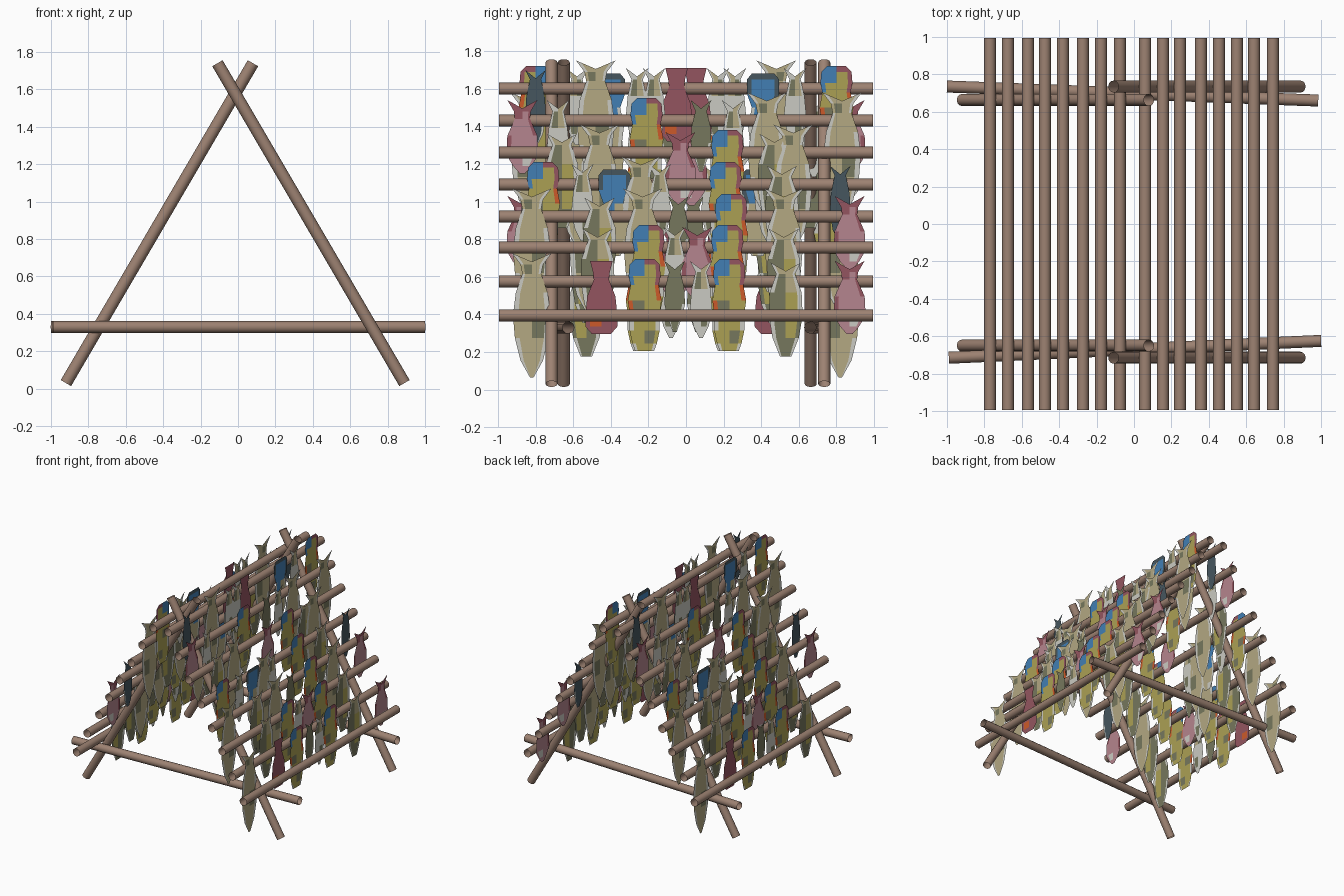
import bpy, bmesh, math
from mathutils import Vector

if "Cube" in bpy.data.objects:
    bpy.data.objects.remove(bpy.data.objects["Cube"])


def lin(c):
    return c / 12.92 if c <= 0.04045 else ((c + 0.055) / 1.055) ** 2.4


def material(name, hexcode):
    m = bpy.data.materials.new(name)
    m.diffuse_color = [lin(int(hexcode[i:i + 2], 16) / 255) for i in (0, 2, 4)] + [1]
    m.use_nodes = True
    m.node_tree.nodes["Principled BSDF"].inputs["Base Color"].default_value = m.diffuse_color
    return m


wood = material("brown_wood", "9d8272")
letters = "PTYOSRKBN"
skins = [material(n, h) for n, h in [
    ("pale_grey", "cacac2"), ("tan", "b3a882"), ("mustard", "aba054"),
    ("olive_grey", "76775d"), ("slate", "46565e"), ("dark_red", "945560"),
    ("dusty_pink", "b5858e"), ("blue", "427fb4"), ("orange", "cc5a2a")]]


def finish(name, bm, mats):
    me = bpy.data.meshes.new(name)
    bm.to_mesh(me)
    bm.free()
    for m in mats:
        me.materials.append(m)
    ob = bpy.data.objects.new(name, me)
    bpy.context.collection.objects.link(ob)
    return ob


def pole(name, p, q, r=0.032, sides=12):
    """Open-ended round pole from p to q."""
    p, q = Vector(p), Vector(q)
    rot = (q - p).to_track_quat('Z', 'Y')
    bm = bmesh.new()
    rings = []
    for end in (p, q):
        rings.append([bm.verts.new(end + rot @ Vector(
            (r * math.cos(2 * math.pi * i / sides), r * math.sin(2 * math.pi * i / sides), 0)))
            for i in range(sides)])
    for i in range(sides):
        j = (i + 1) % sides
        f = bm.faces.new((rings[0][i], rings[0][j], rings[1][j], rings[1][i]))
        f.smooth = True
    finish(name, bm, [wood])


# A-frame rafters and cross ties
for end, yl, yr in (("front", -0.65, -0.715), ("back", 0.663, 0.735)):
    pole(end + "_left_rafter", (-0.92, yl, 0.03), (0.08, yl, 1.74))
    pole(end + "_right_rafter", (0.89, yr, 0.03), (-0.11, yr, 1.74))
pole("back_tie", (-1, 0.735, 0.33), (0.985, 0.66, 0.33))
pole("front_tie", (-0.99, -0.715, 0.33), (1, -0.625, 0.33))

# Fish kinds: stations (height from pole, half width), then colours of each
# band as four strips across (outer, inner, inner, outer)
KINDS = {
    "A": ([(.15, .105), (.09, .06), (.04, .05), (-.06, .085), (-.18, .1), (-.3, .09), (-.42, .06), (-.51, .01)],
          "PTTP TOTP PTTT PTTP TTOP PTTP PTTP"),
    "R": ([(.11, .06), (.05, .045), (.01, .04), (-.08, .075), (-.18, .085), (-.24, .085), (-.28, .05)],
          "RRRR RRRR RRRR RRRR RNRR RRRR"),
    "K": ([(.11, .08), (.05, .045), (.01, .04), (-.08, .08), (-.18, .085), (-.24, .05), (-.28, .015)],
          "RRRR RRKR KKKR RKKK KKPK KKKK"),
    "C": ([(.12, .05), (.09, .08), (.03, .085), (-.02, .075), (-.1, .09), (-.17, .08), (-.26, .08), (-.33, .065), (-.37, .05)],
          "BBRR BBYR BYYR YYYN NOYY PYYP YYOY PYYP"),
    "D": ([(.11, .055), (.05, .03), (-.03, .05), (-.12, .055), (-.2, .035), (-.27, .01)],
          "OOOO OOOO OOOO OOOP POOP"),
    "W": ([(.11, .06), (.05, .03), (-.04, .05), (-.15, .06), (-.24, .04), (-.3, .01)],
          "PPTP POTP PPPP PPOP PPPP"),
    "O": ([(.1, .08), (.04, .05), (-.06, .085), (-.18, .09), (-.3, .07), (-.4, .03)],
          "PTTP POTP OOYP POYO POOP"),
    "E": ([(.1, .055), (.05, .03), (-.05, .05), (-.15, .055), (-.24, .04), (-.29, .015)],
          "SSSS SSSS SSSS SSSP SSSP"),
    "G": ([(.08, .06), (.05, .085), (-.03, .085), (-.1, .06), (-.2, .08), (-.32, .065), (-.38, .03)],
          "SSSS SBBS BBBS PBTP PTTP PPTP"),
}


def add_fish(bm, kind, x, y, z, flip):
    stations, bands = KINDS[kind]
    cols = (-1, -0.72, 0, 0.72, 1)
    rows = []
    for k, (dz, w) in enumerate(stations):
        notch = 0.045 if k == 0 and kind not in "CGR" else 0   # forked tail
        rows.append([bm.verts.new((x, y + flip * u * w, z + dz - notch * (1 - abs(u))))
                     for u in cols])
    for k, band in enumerate(bands.split()):
        for c in range(4):
            f = bm.faces.new((rows[k][c], rows[k + 1][c], rows[k + 1][c + 1], rows[k][c + 1]))
            f.material_index = letters.index(band[c])


# Drying poles with fish, top to bottom: height, right x, left x, fish
ROWS = [
    (1.60, .060, -.075, "E-80 A-48 W-26 W-17 R-5 G41 W58 C80"),
    (1.43, .155, -.176, "K-87 W-68 C-21 D8 W25 A43 A83"),
    (1.26, .246, -.273, "O-66 A-46 K-3 C22 O47 A57"),
    (1.09, .358, -.380, "C-76 W-55 G-38 W-14 C21 O51 E82 A-24"),
    (.92, .455, -.476, "A-82 O-46 A-23 D-4 C24 A52 K87"),
    (.755, .550, -.567, "O-47 C-20 K6 C22 O52 W-6"),
    (.575, .642, -.674, "A-82 R-45 C-22 D-6 C23 W8 O53"),
    (.395, .743, -.770, ""),
]
for n, (z, xr, xl, fish) in enumerate(ROWS, 1):
    for side, x, flip in (("right", xr, 1), ("left", xl, -1)):
        pole(f"{side}_drying_pole_{n}", (x, -0.995, z), (x, 0.995, z))
        if n == 7 and flip == 1:
            fish += " K87"
        if n == 7 and flip == -1:
            fish = fish.replace(" K87", "")
        if fish:
            bm = bmesh.new()
            for i, item in enumerate(fish.split()):
                # fish hang on the outer face of the pole, overlaps kept apart
                add_fish(bm, item[0], x + flip * (0.036 + 0.004 * (i % 4)),
                         flip * int(item[1:]) / 100, z, flip)
            finish(f"{side}_fish_row_{n}", bm, skins)
